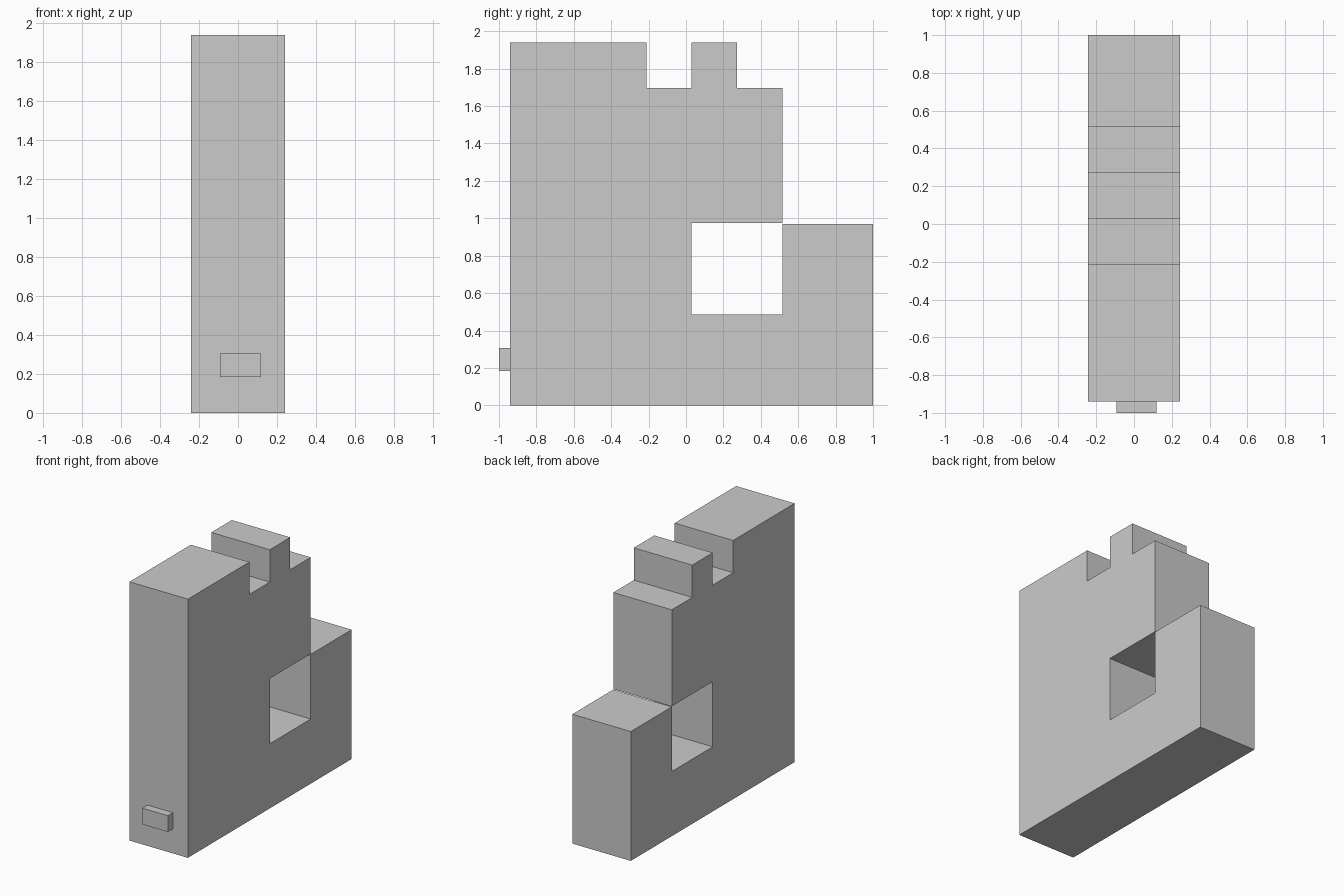
import bpy, bmesh

if "Cube" in bpy.data.objects:
    bpy.data.objects.remove(bpy.data.objects["Cube"])

def extrude_profile(name, points, x0, x1):
    """Extrude a (y, z) outline along x."""
    bm = bmesh.new()
    face = bm.faces.new([bm.verts.new((x0, y, z)) for y, z in points])
    ext = bmesh.ops.extrude_face_region(bm, geom=[face])
    moved = [v for v in ext["geom"] if isinstance(v, bmesh.types.BMVert)]
    bmesh.ops.translate(bm, verts=moved, vec=(x1 - x0, 0, 0))
    bmesh.ops.recalc_face_normals(bm, faces=bm.faces)
    mesh = bpy.data.meshes.new(name)
    bm.to_mesh(mesh)
    bm.free()
    obj = bpy.data.objects.new(name, mesh)
    bpy.context.collection.objects.link(obj)
    return obj

# Side outline on an 8 x 8 module; the window meets the rear step at its corner
U = 0.2425
FRONT = -0.94
outline = [(0, 0), (0, 8), (3, 8), (3, 7), (4, 7), (4, 8), (5, 8), (5, 7), (6, 7),
           (6, 4.015), (4, 4.015), (4, 2), (6, 2), (6, 4), (8, 4), (8, 0)]
extrude_profile("body", [(FRONT + a * U, b * U) for a, b in outline], -U, U)

# Small block on the front face
y0, y1, z0, z1 = -1.0, FRONT, 0.184, 0.306
extrude_profile("front_knob", [(y0, z0), (y0, z1), (y1, z1), (y1, z0)], -0.092, 0.118)
